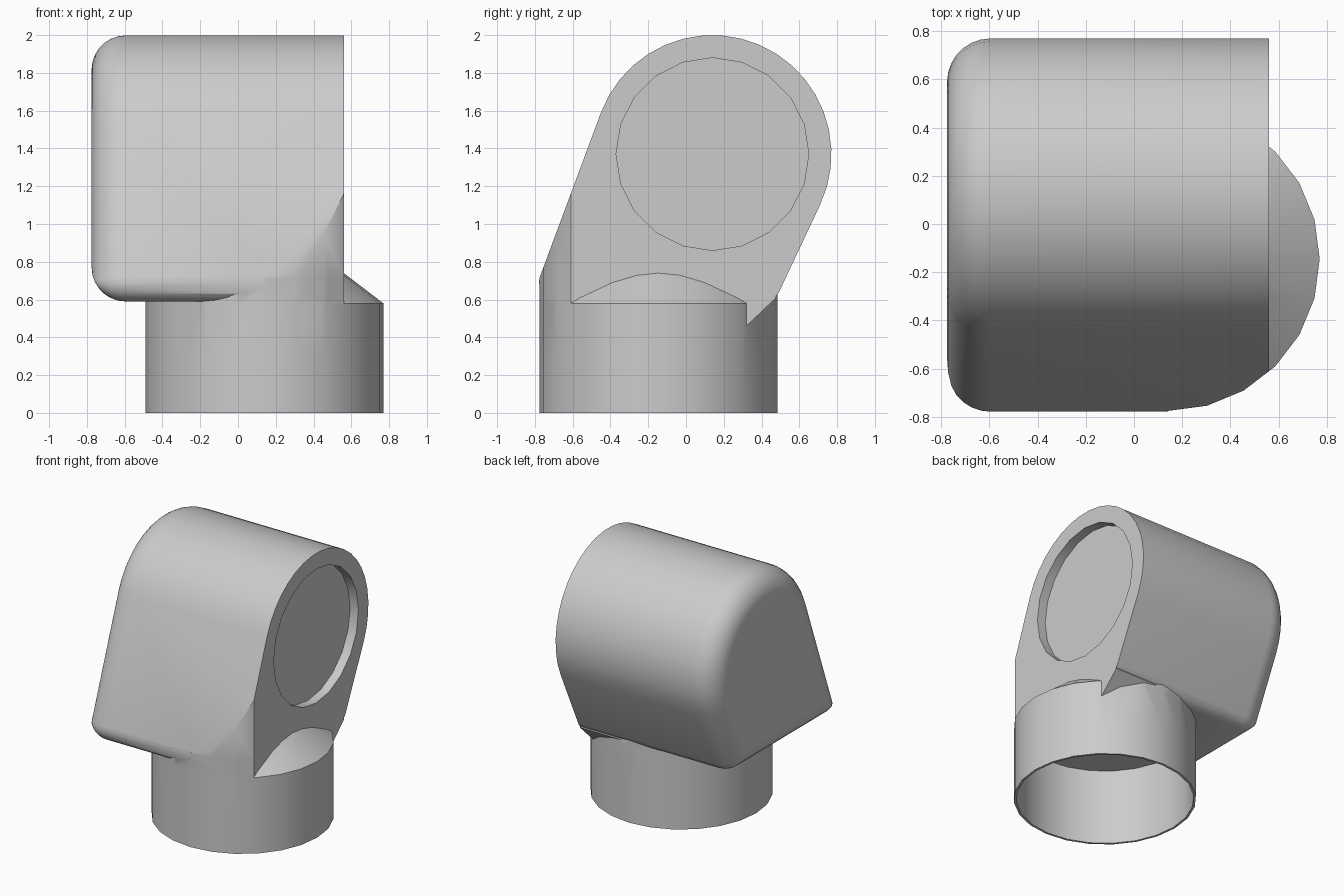
import bpy, bmesh, math
from mathutils import Vector

cube = bpy.data.objects.get("Cube")
if cube:
    bpy.data.objects.remove(cube, do_unlink=True)

# Shared dimensions
R = 0.63                            # radius of the socket barrel and the base
BARREL = Vector((0.14, 1.37))       # barrel axis in y, z
BASE = Vector((0.14, -0.145))       # base axis in x, y
FACE_X, END_X, FLOOR_Z = 0.56, -0.775, 0.59
FRONT, BOTTOM, BACK = 159.6, 270.0, 334.8   # outward directions of the flat sides
END_ROUND, CORNER_ROUND = 0.18, 0.1

grey = bpy.data.materials.new("light_grey")
grey.use_nodes = True
grey.diffuse_color = (0.6, 0.6, 0.6, 1)
grey.node_tree.nodes["Principled BSDF"].inputs["Base Color"].default_value = (0.6, 0.6, 0.6, 1)


def ray(deg):
    a = math.radians(deg)
    return Vector((math.cos(a), math.sin(a)))


def loft(name, rings):
    """Solid through a list of closed rings with equal point counts."""
    bm = bmesh.new()
    loops = [[bm.verts.new(p) for p in ring] for ring in rings]
    n = len(loops[0])
    for a, b in zip(loops, loops[1:]):
        for i in range(n):
            j = (i + 1) % n
            bm.faces.new((a[i], a[j], b[j], b[i]))
    bm.faces.new(loops[0])
    bm.faces.new(loops[-1])
    bmesh.ops.recalc_face_normals(bm, faces=bm.faces)
    mesh = bpy.data.meshes.new(name)
    bm.to_mesh(mesh)
    bm.free()
    mesh.materials.append(grey)
    obj = bpy.data.objects.new(name, mesh)
    bpy.context.collection.objects.link(obj)
    return obj


def turned(name, profile, sides=24):
    """Round solid on the base axis from (radius, z) pairs."""
    return loft(name, [[(*(BASE + r * ray(360 * i / sides)), z) for i in range(sides)]
                       for r, z in profile])


def prism(name, outline, x0, x1):
    return loft(name, [[(x, y, z) for y, z in outline] for x in (x0, x1)])


def combine(obj, tool, operation):
    mod = obj.modifiers.new(operation, "BOOLEAN")
    mod.operation, mod.solver, mod.object = operation, "EXACT", tool
    bpy.context.view_layer.objects.active = obj
    bpy.ops.object.modifier_apply(modifier=mod.name)
    bpy.data.objects.remove(tool, do_unlink=True)


def corner(dir_a, dir_b, inset):
    """Rounded corner between two flat sides, all moved inward by inset."""
    r = max(CORNER_ROUND - inset, 0.01)
    lines = []
    for d in (dir_a, dir_b):
        n = ray(d)
        reach = -FLOOR_Z if d == BOTTOM else n.dot(BARREL) + R
        lines.append((n, reach - inset - r))
    (n, p), (m, q) = lines
    det = n.x * m.y - n.y * m.x
    centre = Vector(((p * m.y - q * n.y) / det, (n.x * q - m.x * p) / det))
    return [centre + r * ray(dir_a + (dir_b - dir_a) * i / 6) for i in range(7)]


def section(x, inset):
    start = BACK - 360
    pts = [BARREL + (R - inset) * ray(start + (FRONT - start) * i / 20) for i in range(21)]
    pts += corner(FRONT, BOTTOM, inset) + corner(BOTTOM, BACK, inset)
    return [(x, y, z) for y, z in pts]


# Housing: teardrop section swept across, with a rounded closed end
rings = [section(FACE_X, 0)]
for i in range(8):
    t = math.radians(90 * i / 7)
    rings.append(section(END_X + END_ROUND * (1 - math.sin(t)), END_ROUND * (1 - math.cos(t))))
housing = loft("pipe_elbow", rings)

# Front corner trimmed to follow the round base
trim = prism("corner_trim", [(-1.2, 0.1), (BASE.y, 0.1), (BASE.y, 2.2), (-1.2, 2.2)], BASE.x, 1.2)
combine(trim, turned("trim_core", [(R, -0.2), (R, 2.5)]), "DIFFERENCE")
combine(housing, trim, "DIFFERENCE")

# Web under the back corner
web = prism("back_web", [(0.478, 0.61), (0.32, 0.46), (0.1, 0.46), (0.1, 0.7), (0.45, 0.7)],
            BASE.x, FACE_X)
combine(housing, web, "UNION")

# Neck joining the base to the housing, flush with the socket face
neck = turned("neck", [(R, 0.3), (R, 0.72)])
side_cut = prism("side_cut", [(-1, 0), (1, 0), (1, 1), (-1, 1)], FACE_X, 1.2)
combine(neck, side_cut, "DIFFERENCE")
combine(housing, neck, "UNION")

# Base collar with sloping shoulder, hollow from below
collar = turned("collar", [(R, 0), (R, 0.58), (0.42, 0.74), (0.25, 0.85)])
combine(housing, collar, "UNION")
combine(housing, turned("bore", [(0.613, -0.1), (0.613, 0.575)]), "DIFFERENCE")

# Shallow round socket in the face
outline = [BARREL + 0.51 * ray(18 * i) for i in range(20)]
combine(housing, prism("socket", outline, FACE_X - 0.07, FACE_X + 0.3), "DIFFERENCE")

bpy.ops.object.select_all(action="DESELECT")
housing.select_set(True)
bpy.context.view_layer.objects.active = housing
bpy.ops.object.shade_smooth_by_angle(angle=math.radians(32))
